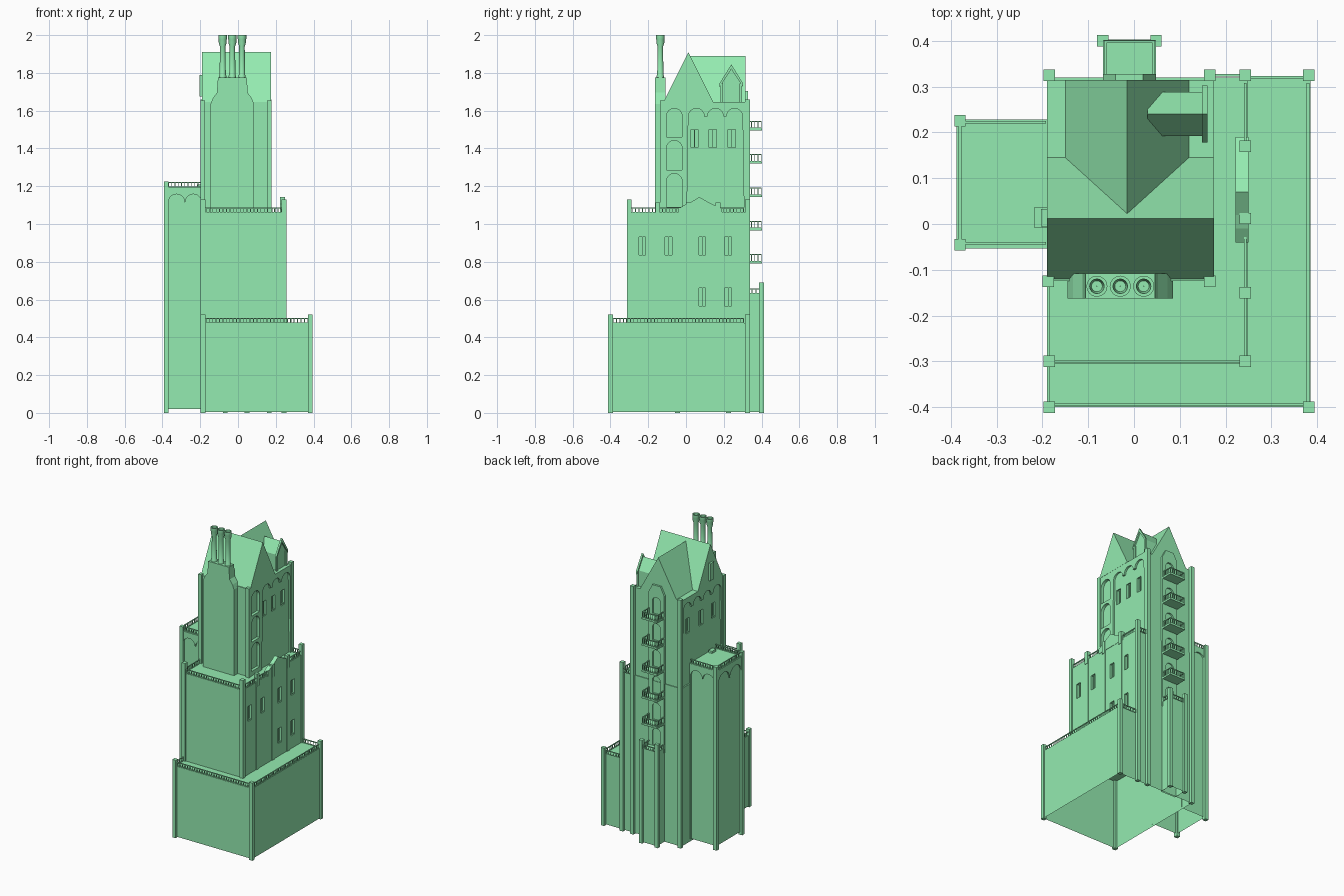
import bpy, bmesh
from math import sin, cos, pi

if "Cube" in bpy.data.objects:
    bpy.data.objects.remove(bpy.data.objects["Cube"])

mat = bpy.data.materials.new("green")
mat.diffuse_color = (.296, .83, .437, 1)
mat.use_nodes = True
mat.node_tree.nodes["Principled BSDF"].inputs["Base Color"].default_value = mat.diffuse_color


def finish(name, bm):
    bmesh.ops.recalc_face_normals(bm, faces=bm.faces)
    me = bpy.data.meshes.new(name)
    bm.to_mesh(me)
    bm.free()
    me.materials.append(mat)
    ob = bpy.data.objects.new(name, me)
    bpy.context.collection.objects.link(ob)
    return ob


def prism(bm, pts, axis, a, b):
    # extrude a 2D outline along x, y or z from a to b
    def at(p, d):
        u, v = p
        return {'x': (d, u, v), 'y': (u, d, v), 'z': (u, v, d)}[axis]
    lo = [bm.verts.new(at(p, a)) for p in pts]
    hi = [bm.verts.new(at(p, b)) for p in pts]
    bm.faces.new(lo)
    bm.faces.new(hi[::-1])
    for i in range(len(pts)):
        j = (i + 1) % len(pts)
        bm.faces.new((lo[i], lo[j], hi[j], hi[i]))


def box(bm, x0, x1, y0, y1, z0, z1):
    prism(bm, [(x0, y0), (x1, y0), (x1, y1), (x0, y1)], 'z', z0, z1)


def carve(ob, axis, a, b, outlines):
    # sink recesses with the given outlines between depths a and b
    bm = bmesh.new()
    for pts in outlines:
        prism(bm, pts, axis, a, b)
    cutter = finish("cutter", bm)
    cutter.hide_render = True
    mod = ob.modifiers.new("cut", 'BOOLEAN')
    mod.operation, mod.solver, mod.object = 'DIFFERENCE', 'EXACT', cutter
    dg = bpy.context.evaluated_depsgraph_get()
    me = bpy.data.meshes.new_from_object(ob.evaluated_get(dg))
    ob.modifiers.clear()
    ob.data = me
    bpy.data.objects.remove(cutter)


def mass(name, *dims):
    bm = bmesh.new()
    box(bm, *dims)
    return finish(name, bm)


def open_bottom(ob):
    bm = bmesh.new()
    bm.from_mesh(ob.data)
    z = min(v.co.z for v in bm.verts)
    low = [f for f in bm.faces if all(abs(v.co.z - z) < 1e-4 for v in f.verts)]
    bmesh.ops.delete(bm, geom=low, context='FACES_ONLY')
    bm.to_mesh(ob.data)
    bm.free()


def arc(c, z, r, n=12):
    return [(c + r * cos(pi * i / n), z + r * sin(pi * i / n)) for i in range(n + 1)]


def arch(c, z0, zs, r):
    return [(c + r, z0)] + arc(c, zs, r) + [(c - r, z0)]


def arcade(u0, u1, n, z0, spring, r):
    # panel outline whose upper edge is a row of round arches
    pitch = (u1 - u0) / n
    pts = [(u0, z0)]
    for i in range(n):
        pts += arc(u0 + pitch * (i + .5), spring, r)[::-1]
    return pts + [(u1, z0)]


def rects(spots, w, h):
    return [[(c - w / 2, z), (c + w / 2, z), (c + w / 2, z + h), (c - w / 2, z + h)] for c, z in spots]


def sashes(name, d, out, spots, w, h):
    # slim mullion and sill inside each recess on an x-facing wall
    bm = bmesh.new()
    for c, z in spots:
        for r in rects([(c, z)], .003, h) + rects([(c, z)], w, .006):
            prism(bm, r, 'x', d, d + out)
    return finish(name, bm)


def posts(name, places, z0, z1, s=0.0125):
    bm = bmesh.new()
    for x, y in places:
        box(bm, x - s, x + s, y - s, y + s, z0, z1)
    return finish(name, bm)


def railing(name, runs, z, h=0.028, step=0.018):
    bm = bmesh.new()
    t = .003
    for (x0, y0), (x1, y1) in runs:
        for za, zb in ((z, z + .004), (z + h - .005, z + h)):
            box(bm, min(x0, x1) - t, max(x0, x1) + t, min(y0, y1) - t, max(y0, y1) + t, za, zb)
        n = max(1, round((abs(x1 - x0) + abs(y1 - y0)) / step))
        for i in range(n + 1):
            x, y = x0 + (x1 - x0) * i / n, y0 + (y1 - y0) * i / n
            box(bm, x - .002, x + .002, y - .002, y + .002, z, z + h)
    return finish(name, bm)


# Main masses
lower = mass("lower_tier", -.19, .385, -.40, .32, 0.005, .475)
middle = mass("middle_tier", -.19, .248, -.305, .32, .475, 1.06)
tower = mass("tower", -.19, .174, -.125, .315, 1.06, 1.645)
wing = mass("left_wing", -.388, -.185, -.053, .228, .02, 1.195)
turret = mass("rear_turret", -.065, .045, .31, .40, 0.005, .63)

# Tower: arcaded panels, windows, stacked arched recesses
right_win = [(.045, 1.40), (.142, 1.40), (.242, 1.40)]
left_win = [(-.03, 1.40), (.10, 1.40), (.24, 1.40)]
carve(tower, 'x', .162, .3, [arcade(.004, .308, 3, 1.0, 1.57, .042)])
carve(tower, 'x', .148, .3, rects(right_win, .038, .1))
carve(tower, 'x', .155, .3, [arch(-.062, 1.09, 1.225, .042), arch(-.062, 1.285, 1.40, .042),
                             arch(-.062, 1.46, 1.57, .042)])
carve(tower, 'x', -.3, -.181, [arcade(-.11, .308, 4, 1.0, 1.57, .042)])
carve(tower, 'x', -.3, -.168, rects(left_win, .038, .1))
sashes("right_tower_sashes", .148, .008, right_win, .038, .1)
sashes("left_tower_sashes", -.168, -.007, left_win, .038, .1)

# Middle tier windows
mid_win = [(-.232, .83), (-.093, .83), (.086, .83), (.223, .83), (.086, .56), (.223, .56)]
carve(middle, 'x', .234, .4, rects(mid_win, .036, .1))
sashes("middle_sashes", .234, .008, mid_win, .036, .1)

# Wing panels with arched heads on three sides
carve(wing, 'y', -.2, -.043, [arcade(-.37, -.192, 2, -.1, 1.115, .043)])
carve(wing, 'y', .218, .4, [arcade(-.37, -.192, 2, -.1, 1.115, .043)])
carve(wing, 'x', -.5, -.378, [arcade(-.032, .212, 2, -.1, 1.10, .06)])
for ob in (lower, middle, tower, wing, turret):
    open_bottom(ob)

# Corner posts and pilasters
posts("lower_posts", [(-.185, -.40), (.382, -.40), (.382, .325), (.243, .325)], 0, .52)
posts("middle_posts", [(-.185, -.30), (.243, -.30), (.243, .325)], .475, 1.13)
posts("middle_parapet_posts", [(.243, -.15), (.243, .012), (.243, .17)], 1.03, 1.115)
posts("middle_pilasters", [(.240, -.15), (.240, .012), (.240, .17)], .475, 1.03)
posts("tower_rear_posts", [(-.185, .325), (.165, .325)], 0, 1.66)
posts("tower_front_posts", [(-.187, -.125), (.165, -.125)], 1.06, 1.655)
posts("wing_posts", [(-.38, .225), (-.38, -.045)], 0, 1.225)
posts("turret_posts", [(-.068, .40), (.048, .40)], 0, .69)

# Roof-edge railings
railing("lower_railing", [((-.17, -.395), (.37, -.395)), ((.38, -.385), (.38, .305)),
                          ((.258, .32), (.37, .32)), ((-.187, -.385), (-.187, -.315))], .475)
railing("middle_railing", [((-.17, -.30), (.23, -.30)), ((.243, -.285), (.243, .305)),
                           ((.18, .325), (.23, .325)), ((-.187, -.285), (-.187, -.14))], 1.06)
railing("wing_railing", [((-.38, -.03), (-.38, .21)), ((-.368, .222), (-.195, .222)),
                         ((-.368, -.042), (-.195, -.042))], 1.195)
railing("turret_railing", [((-.055, .40), (.035, .40)), ((-.065, .33), (-.065, .39)),
                           ((.045, .33), (.045, .39))], .63)

# Main cross roof, rear roof and dormer
bm = bmesh.new()
prism(bm, [(-.12, 1.645), (.145, 1.645), (.0125, 1.91)], 'x', -.19, .175)
finish("main_roof", bm)
bm = bmesh.new()
prism(bm, [(-.15, 1.645), (.12, 1.645), (-.015, 1.89)], 'y', .02, .315)
finish("rear_roof", bm)
bm = bmesh.new()
prism(bm, [(.192, 1.645), (.288, 1.645), (.288, 1.75), (.24, 1.825), (.192, 1.75)], 'x', .03, .15)
prism(bm, [(.178, 1.725), (.24, 1.82), (.302, 1.725), (.302, 1.745), (.24, 1.845), (.178, 1.745)], 'x', .148, .16)
for y in (.19, .29):
    box(bm, .148, .158, y - .007, y + .007, 1.645, 1.745)
finish("dormer", bm)

# Tapered front chimney stack
bm = bmesh.new()
prism(bm, [(-.145, 1.05), (.085, 1.05), (.085, 1.635), (.073, 1.665), (.052, 1.695), (.046, 1.775),
           (-.106, 1.775), (-.112, 1.695), (-.133, 1.665), (-.145, 1.635)], 'y', -.163, -.108)
finish("chimney_stack", bm)

# Three turned, hollow chimney pots
profile = [(.019, 1.77), (.019, 1.785), (.0165, 1.79), (.0145, 1.94), (.021, 1.96),
           (.021, 1.975), (.023, 1.98), (.023, 2.0), (.016, 2.0), (.012, 1.95), (0.0005, 1.95)]
for k, x in enumerate((-.081, -.03, .021)):
    bm = bmesh.new()
    rings = [[bm.verts.new((x + r * cos(2 * pi * i / 16), -.136 + r * sin(2 * pi * i / 16), z))
              for i in range(16)] for r, z in profile]
    for a, b in zip(rings, rings[1:]):
        for i in range(16):
            j = (i + 1) % 16
            bm.faces.new((a[i], a[j], b[j], b[i]))
    ob = finish(f"chimney_pot_{k + 1}", bm)
    bpy.context.view_layer.objects.active = ob
    ob.select_set(True)
    bpy.ops.object.shade_smooth_by_angle()
    ob.select_set(False)

# Peaked parapet, left door step and gable vent
bm = bmesh.new()
prism(bm, [(-.04, 1.05), (.19, 1.05), (.19, 1.08), (.15, 1.10), (.125, 1.112), (.07, 1.143), (.02, 1.112),
           (-.01, 1.10), (-.04, 1.08)], 'x', .222, .25)
finish("peaked_parapet", bm)
bm = bmesh.new()
box(bm, -.218, -.19, -.008, .036, 1.195, 1.21)
box(bm, -.203, -.19, -.005, .033, 1.675, 1.79)
finish("left_door_step_and_gable_vent", bm)

# Rear pilaster with peaked head, arched doors and stacked balconies
levels = [.80 + .1765 * i for i in range(5)]
bm = bmesh.new()
prism(bm, [(-.068, .6), (.048, .6), (.048, 1.65), (.02, 1.705), (-.04, 1.705), (-.068, 1.65)], 'y', .305, .328)
pilaster = finish("rear_pilaster", bm)
carve(pilaster, 'y', .317, .4, [arch(-.01, z + .005, z + .09, .03) for z in [.63] + levels])
for k, z in enumerate(levels):
    bm = bmesh.new()
    box(bm, -.068, .048, .325, .402, z - .01, z)
    finish(f"balcony_floor_{k + 1}", bm)
    railing(f"balcony_railing_{k + 1}", [((-.063, .398), (.043, .398)), ((-.063, .33), (-.063, .398)),
                                         ((.043, .33), (.043, .398))], z, .04, .016)
